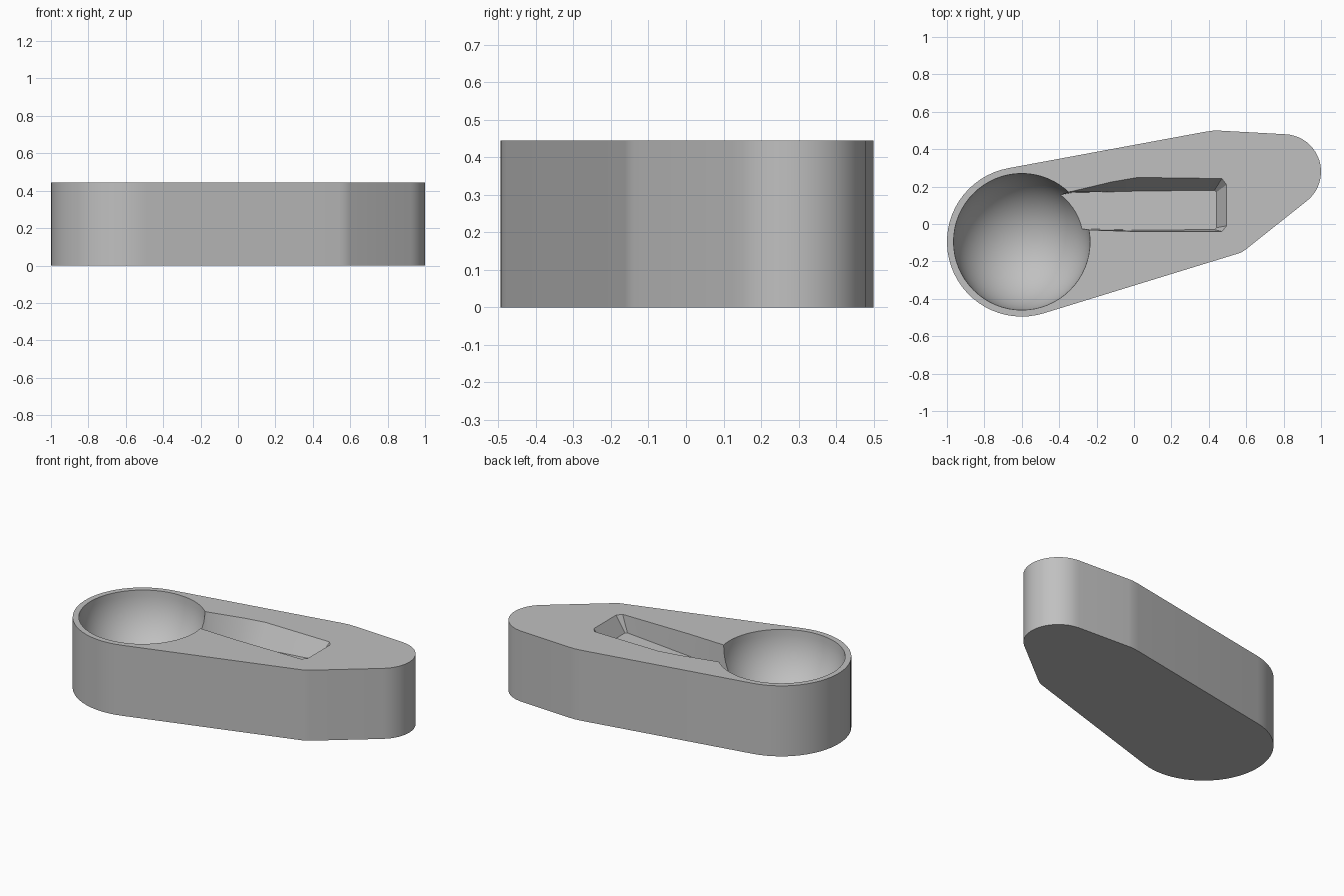
import bpy, bmesh, math

if "Cube" in bpy.data.objects:
    bpy.data.objects.remove(bpy.data.objects["Cube"], do_unlink=True)

HEIGHT = 0.445
BOWL_CENTRE, BOWL_RADIUS = (-0.6, -0.095), 0.365

grey = bpy.data.materials.new("plain_grey")
grey.use_nodes = True
colour = (0.53, 0.53, 0.53, 1)
grey.diffuse_color = colour
grey.node_tree.nodes["Principled BSDF"].inputs["Base Color"].default_value = colour


def arc(centre, radius, start, end, steps):
    """Points along an arc, angles in degrees."""
    angles = [math.radians(start + (end - start) * i / steps) for i in range(steps + 1)]
    return [(centre[0] + radius * math.cos(a), centre[1] + radius * math.sin(a)) for a in angles]


def make_object(name, bm):
    bmesh.ops.recalc_face_normals(bm, faces=bm.faces)
    mesh = bpy.data.meshes.new(name)
    bm.to_mesh(mesh)
    bm.free()
    mesh.materials.append(grey)
    obj = bpy.data.objects.new(name, mesh)
    bpy.context.collection.objects.link(obj)
    return obj


def loft(name, rings):
    """Closed solid through stacked rings of equal length."""
    bm = bmesh.new()
    loops = [[bm.verts.new(p) for p in ring] for ring in rings]
    count = len(loops[0])
    for low, high in zip(loops, loops[1:]):
        for i in range(count):
            j = (i + 1) % count
            bm.faces.new((low[i], low[j], high[j], high[i]))
    bm.faces.new(loops[0][::-1])
    bm.faces.new(loops[-1])
    return make_object(name, bm)


# Body: two rounded ends joined by tapering sides
outline = arc(BOWL_CENTRE, 0.4, 100.5, 287, 32)
outline += [(0.54, -0.163), (0.57, -0.154), (0.595, -0.138)]
outline += arc((0.8, 0.28), 0.2, -52, 87, 20)
outline += [(0.46, 0.499), (0.43, 0.5), (0.38, 0.493)]
body = loft("tray_body", [[(x, y, z) for x, y in outline] for z in (0, HEIGHT)])

# Bowl cutter: hemisphere carried up past the top face
bm = bmesh.new()
bmesh.ops.create_uvsphere(bm, u_segments=64, v_segments=32, radius=BOWL_RADIUS)
for v in bm.verts:
    if v.co.z > 0.001:
        v.co.z *= 0.5
        flat = math.hypot(v.co.x, v.co.y)
        if flat > 0.3:
            v.co.x *= BOWL_RADIUS / flat
            v.co.y *= BOWL_RADIUS / flat
    v.co.x += BOWL_CENTRE[0]
    v.co.y += BOWL_CENTRE[1]
    v.co.z += HEIGHT
bowl_cutter = make_object("bowl_cutter", bm)

# Channel cutter: sloped walls and a floor falling towards the bowl
rim = [(-0.5, 0.14), (-0.33, 0.175), (-0.12, 0.225), (0.02, 0.249), (0.47, 0.243),
       (0.495, 0.21), (0.495, -0.01), (0.47, -0.04), (0, -0.04), (-0.23, -0.032), (-0.5, -0.03)]
floor = [(-0.5, 0.135), (-0.33, 0.168), (-0.12, 0.172), (0.02, 0.176), (0.43, 0.18),
         (0.44, 0.17), (0.44, -0.02), (0.43, -0.03), (0, -0.032), (-0.23, -0.027), (-0.5, -0.025)]
channel_cutter = loft("channel_cutter", [
    [(x, y, HEIGHT - 0.135 + 0.075 * x) for x, y in floor],
    [(x, y, HEIGHT) for x, y in rim],
    [(x, y, HEIGHT + 0.1) for x, y in rim]])

# Cut the hollows and tidy away the cutters
bpy.context.view_layer.objects.active = body
for cutter in (bowl_cutter, channel_cutter):
    cutter.hide_render = True
    cut = body.modifiers.new(cutter.name, "BOOLEAN")
    cut.operation = "DIFFERENCE"
    cut.solver = "EXACT"
    cut.object = cutter
    bpy.ops.object.modifier_apply(modifier=cut.name)
    bpy.data.objects.remove(cutter, do_unlink=True)

# Soft shading on the curves, crisp rims
bpy.ops.object.select_all(action="DESELECT")
body.select_set(True)
bpy.ops.object.shade_smooth_by_angle(angle=math.radians(25))
